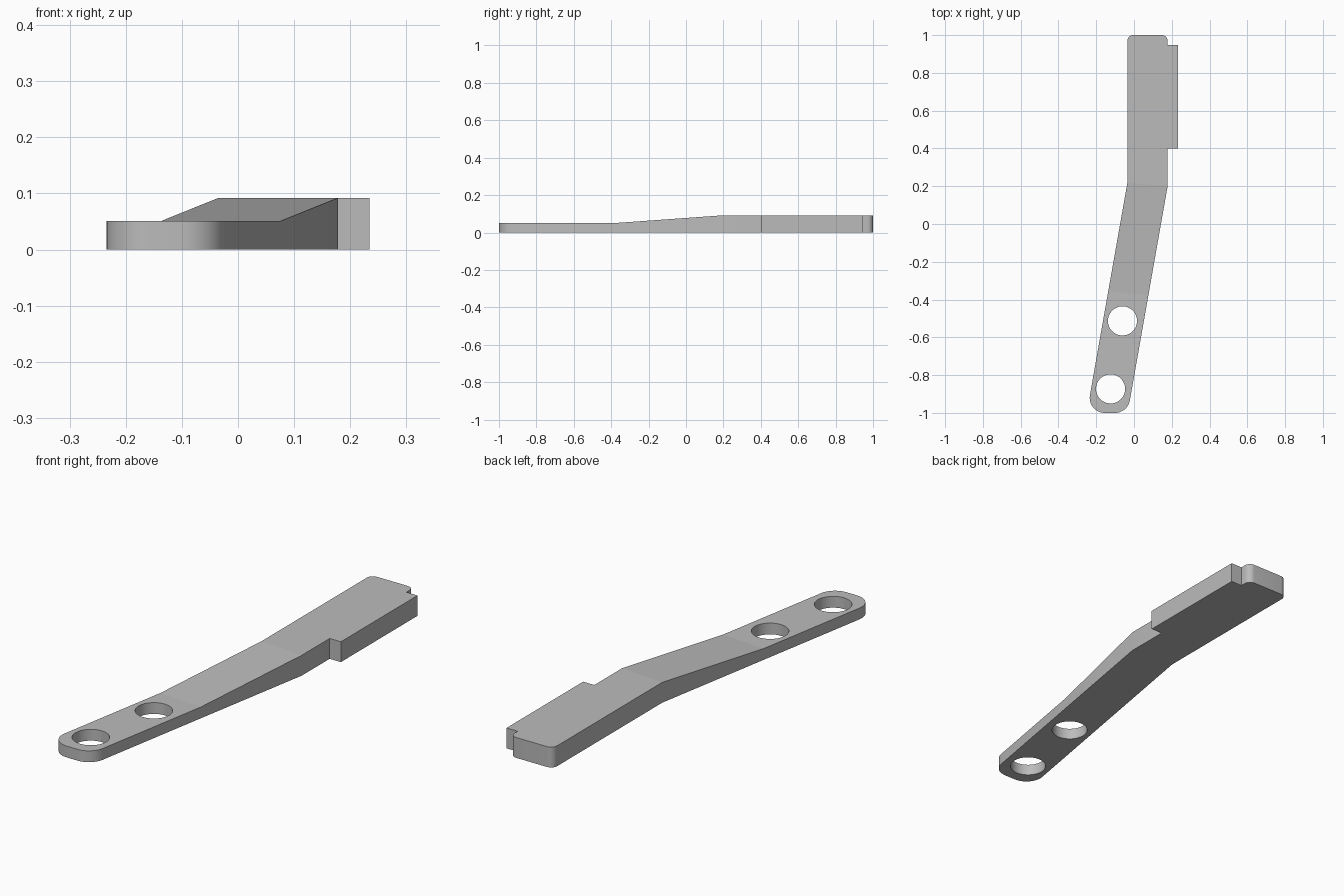
import bpy, bmesh, math
from mathutils import Vector

cube = bpy.data.objects.get("Cube")
if cube:
    bpy.data.objects.remove(cube)

grey = bpy.data.materials.new("plain grey")
grey.use_nodes = True
grey.diffuse_color = (0.5, 0.5, 0.5, 1)
grey.node_tree.nodes["Principled BSDF"].inputs["Base Color"].default_value = (0.5, 0.5, 0.5, 1)

LEFT, RIGHT = -0.035, 0.178        # edges of the straight grip
BEND_L, BEND_R = 0.219, 0.2        # bend line, ends at each edge
RAMP = 0.576                       # length of the sloping part
LOW, HIGH = 0.051, 0.092           # thicknesses
SLOPE = math.tan(math.radians(10))


def arm_point(x, bend, y):
    """Point on an edge of the angled arm."""
    return Vector((x - (bend - y) * SLOPE, y))


def fillet(before, corner, after, radius, steps=10):
    """Arc that rounds a corner."""
    a = (before - corner).normalized()
    b = (after - corner).normalized()
    half = a.angle(b) / 2
    centre = corner + (a + b).normalized() * radius / math.sin(half)
    start = corner + a * radius / math.tan(half) - centre
    end = corner + b * radius / math.tan(half) - centre
    sweep = math.pi - 2 * half
    return [centre + (start * math.sin(sweep * (1 - i / steps))
                      + end * math.sin(sweep * i / steps)) / math.sin(sweep)
            for i in range(steps + 1)]


# Plan outline in three joined sections: arm, ramp, grip
bend_l, bend_r = Vector((LEFT, BEND_L)), Vector((RIGHT, BEND_R))
ramp_l = arm_point(LEFT, BEND_L, BEND_L - RAMP)
ramp_r = arm_point(RIGHT, BEND_R, BEND_R - RAMP)
tip_l, tip_r = arm_point(LEFT, BEND_L, -1), arm_point(RIGHT, BEND_R, -1)
top_l, top_r = Vector((LEFT, 1)), Vector((RIGHT, 1))
notch = Vector((RIGHT, 0.947))
tab = [(RIGHT, 0.4), (0.234, 0.4), (0.234, 0.947), notch]

arm = [ramp_l] + fillet(ramp_l, tip_l, tip_r, 0.08) + fillet(tip_l, tip_r, ramp_r, 0.08) + [ramp_r]
ramp = [ramp_l, ramp_r, bend_r, bend_l]
grip = ([bend_l, bend_r] + tab + fillet(notch, top_r, top_l, 0.03)
        + fillet(top_r, top_l, bend_l, 0.03))

bm = bmesh.new()
for section in (arm, ramp, grip):
    bm.faces.new([bm.verts.new((p[0], p[1], 0)) for p in section])
bmesh.ops.remove_doubles(bm, verts=bm.verts, dist=0.0001)

# Raise the top: thin arm, thick grip, slope between
raised = bmesh.ops.extrude_face_region(bm, geom=bm.faces[:])["geom"]
for v in raised:
    if isinstance(v, bmesh.types.BMVert):
        v.co.z = HIGH if v.co.y > 0 else LOW
bmesh.ops.recalc_face_normals(bm, faces=bm.faces)
mesh = bpy.data.meshes.new("lever_handle")
bm.to_mesh(mesh)
bm.free()
mesh.materials.append(grey)
handle = bpy.data.objects.new("lever_handle", mesh)
bpy.context.collection.objects.link(handle)

# Two round through holes
for name, x, y in (("inner_hole_cutter", -0.061, -0.513), ("end_hole_cutter", -0.124, -0.873)):
    bpy.ops.mesh.primitive_cylinder_add(vertices=64, radius=0.077, depth=0.4, location=(x, y, 0))
    cutter = bpy.context.object
    cutter.name = name
    cutter.data.materials.append(grey)
    cut = handle.modifiers.new(name, "BOOLEAN")
    cut.operation = "DIFFERENCE"
    cut.solver = "EXACT"
    cut.object = cutter
    bpy.ops.object.select_all(action="DESELECT")
    handle.select_set(True)
    bpy.context.view_layer.objects.active = handle
    bpy.ops.object.modifier_apply(modifier=name)
    bpy.data.objects.remove(cutter)

bpy.ops.object.shade_smooth_by_angle(angle=math.radians(20))
# Keep the broad faces flat, smooth only the rounded walls
for face in handle.data.polygons:
    if abs(face.normal.z) > 0.5:
        face.use_smooth = False
